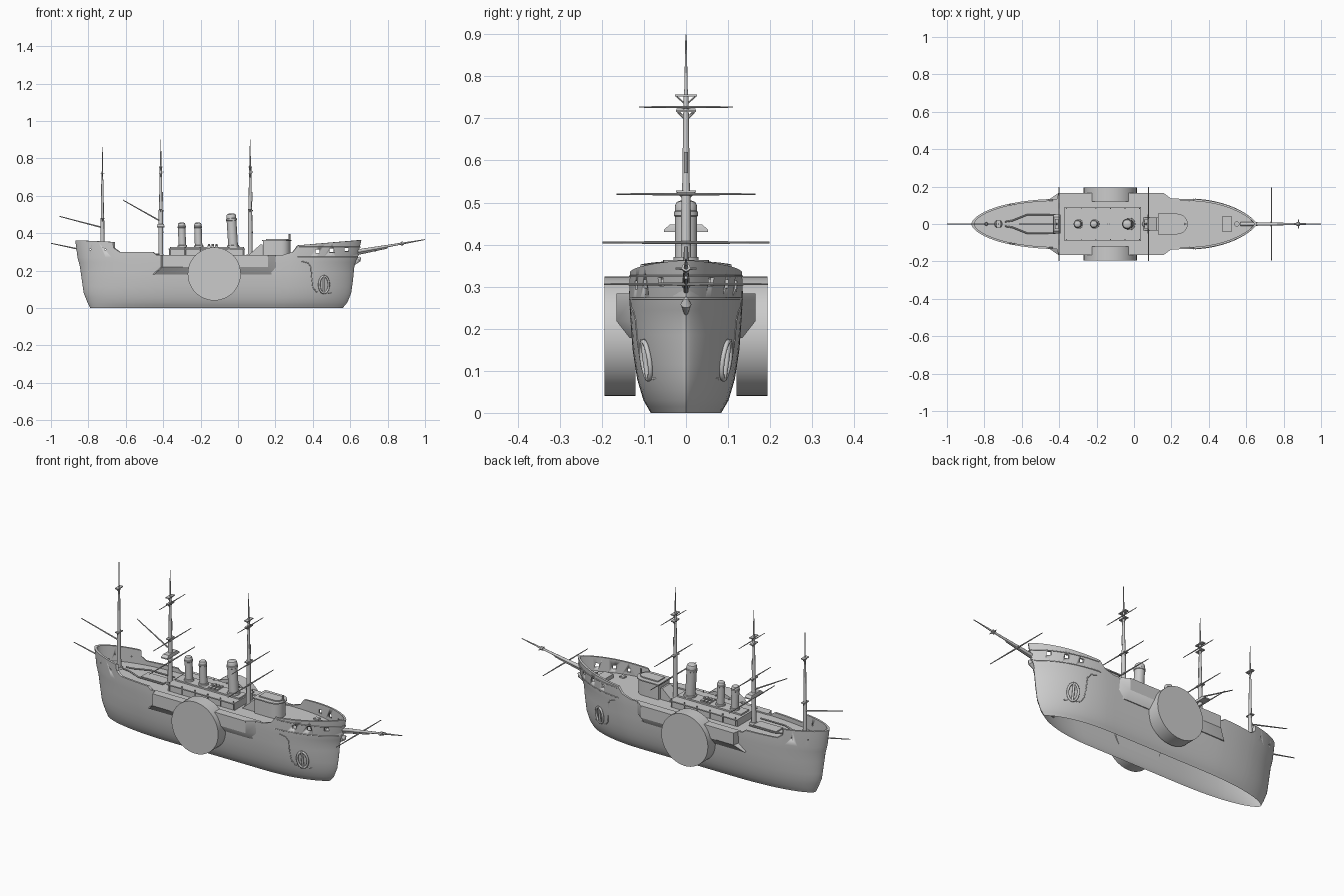
import bpy, bmesh, math
from mathutils import Vector

if "Cube" in bpy.data.objects:
    bpy.data.objects.remove(bpy.data.objects["Cube"])

def lerp(table, v):
    for (a, p), (b, q) in zip(table, table[1:]):
        if v <= b:
            return p + (q - p) * max(0, v - a) / (b - a)
    return table[-1][1]

def finish(name, bm, angle=35):
    bmesh.ops.recalc_face_normals(bm, faces=bm.faces)
    me = bpy.data.meshes.new(name)
    bm.to_mesh(me)
    bm.free()
    ob = bpy.data.objects.new(name, me)
    bpy.context.collection.objects.link(ob)
    bpy.ops.object.select_all(action='DESELECT')
    ob.select_set(True)
    bpy.context.view_layer.objects.active = ob
    bpy.ops.object.shade_smooth_by_angle(angle=math.radians(angle))
    return ob

def loft(name, rings, angle=35):
    bm = bmesh.new()
    vs = [[bm.verts.new(p) for p in r] for r in rings]
    n = len(vs[0])
    for a, b in zip(vs, vs[1:]):
        for i in range(n):
            bm.faces.new((a[i], a[(i + 1) % n], b[(i + 1) % n], b[i]))
    bm.faces.new(vs[0])
    bm.faces.new(vs[-1])
    return finish(name, bm, angle)

def box(name, x0, x1, y0, y1, z0, z1):
    return loft(name, [[(x0, y0, z), (x1, y0, z), (x1, y1, z), (x0, y1, z)] for z in (z0, z1)])

def rod(name, stops, n=12):
    """stops: list of (point, radius) along a straight axis"""
    q = (Vector(stops[-1][0]) - Vector(stops[0][0])).to_track_quat('Z', 'Y')
    return loft(name, [[Vector(p) + q @ Vector((r * math.cos(t), r * math.sin(t), 0))
                for t in [2 * math.pi * i / n for i in range(n)]] for p, r in stops])

def pipe(name, pts, r, closed=False):
    cu = bpy.data.curves.new(name, 'CURVE')
    cu.dimensions = '3D'
    cu.bevel_depth = r
    cu.bevel_resolution = 2
    s = cu.splines.new('POLY')
    s.points.add(len(pts) - 1)
    for p, c in zip(s.points, pts):
        p.co = (*c, 1)
    s.use_cyclic_u = closed
    bpy.context.collection.objects.link(bpy.data.objects.new(name, cu))

# Hull: bow/stern profiles, section fullness and sheer line
BOW = [(0, .56), (.03, .585), (.08, .605), (.15, .615), (.22, .622), (.27, .64), (.32, .655), (.37, .66)]
STERN = [(0, -.79), (.03, -.805), (.08, -.825), (.15, -.835), (.22, -.845), (.27, -.858), (.35, -.87)]
FULL = [(0, .62), (.03, .75), (.08, .86), (.15, .94), (.22, .98), (.27, 1), (.4, 1)]
TOP = [(-.87, .362), (-.67, .353), (-.668, .32), (-.64, .3), (-.46, .3), (-.44, .284), (.25, .284),
       (.3, .3), (.325, .335), (.66, .363)]
DECK = .277

def half(x):
    u, e = ((x - .25) / .41, .8) if x > .25 else ((-.35 - x) / .52, .6)
    return .135 * (1 - min(1, max(0, u)) ** 2.4) ** e

def at(x, z):
    s = (x + .87) / 1.53
    a, b = lerp(STERN, z), lerp(BOW, z)
    return a + (b - a) * s, half(x) * lerp(FULL, z)

def hull_y(x, z):
    a, b = lerp(STERN, z), lerp(BOW, z)
    return at(-.87 + 1.53 * (x - a) / (b - a), z)[1]

stations = sorted({round(-.105 - .765 * math.cos(math.pi * i / 44), 4) for i in range(45)}
                  | {-.67, -.668, -.64, -.46, -.44, .25, .3, .325})
bm = bmesh.new()
vs = []
for x in stations:
    zt = lerp(TOP, x)
    side = [(*at(x, z), z) for z in (0, .015, .03, .055, .08, .115, .15, .185, .22, .245, .27)]
    xi = -.1 + (x + .1) * .98
    side += [(at(x, zt)[0], half(x), zt), (xi, half(x) * .92, zt), (xi, half(x) * .92, DECK)]
    ring = [(at(x, 0)[0], 0, 0)] + side + [(xi, 0, DECK)] + [(a, -b, c) for a, b, c in reversed(side)]
    vs.append([bm.verts.new(p) for p in ring])
for a, b in zip(vs, vs[1:]):
    for i in range(len(a)):
        j = (i + 1) % len(a)
        bm.faces.new((a[i], a[j], b[j], b[i]))
bmesh.ops.remove_doubles(bm, verts=bm.verts, dist=1e-5)
hull = finish("hull", bm, 40)

# Gun ports cut through the bulwarks
for x, w, z in [(.425, .01, .303), (.5, .01, .307), (.58, .01, .312), (-.79, .003, .312), (-.71, .003, .312)]:
    c = box("port_cutter", x - w, x + w, -.2, .2, z - w, z + w)
    c.hide_render = True
    m = hull.modifiers.new("port", 'BOOLEAN')
    m.operation, m.solver, m.object = 'DIFFERENCE', 'EXACT', c
    bpy.context.view_layer.objects.active = hull
    bpy.ops.object.modifier_apply(modifier=m.name)
    bpy.data.objects.remove(c)
# Waterline hull is open underneath
bm = bmesh.new()
bm.from_mesh(hull.data)
bmesh.ops.delete(bm, geom=[f for f in bm.faces if all(v.co.z < 1e-4 for v in f.verts)], context='FACES')
bm.to_mesh(hull.data)
bm.free()

for s in (-1, 1):
    # Side sponsons with sloping undersides
    def ring(z, y, a, b, d=.06):
        return [(a - .01, s * .12, z), (a, s * y, z), (b, s * y, z), (b + d, s * .12, z)]
    loft("sponson", [ring(.178, .134, -.45, .16), ring(.218, .165, -.405, .16), ring(.284, .165, -.405, .16)])
    # Paddle boxes
    rod("paddle_box", [((-.127, s * .12, .182), .142), ((-.127, s * .194, .182), .142)], 48)
    # Raised wales on the bow bulwark
    for z in (.272, .325):
        pipe("bow_wale", [(*[at(x, z)[0], s * at(x, z)[1]], z) for x in
                          [.33 + .33 * i / 16 for i in range(17)]], .0025)
    # Anchor bed edge and anchor
    pipe("anchor_bed_edge", [(x, s * (hull_y(x, z) - .001), z) for x, z in
         [(.34, .25), (.375, .24), (.39, .22), (.393, .17), (.4, .11), (.42, .085), (.5, .08)]], .003)
    pipe("anchor_arms", [(x, s * (hull_y(x, z) + .004), z) for x, z in
         [(.46 + .026 * math.cos(i * math.pi / 10), .125 + .045 * math.sin(i * math.pi / 10))
          for i in range(20)]], .006, True)
    pipe("anchor_shank", [(.46, s * (hull_y(.46, z) + .005), z) for z in (.08, .125, .175)], .006)
    # Foredeck hatches and aft deck rails
    box("side_hatch", .42, .445, s * .07 - .011, s * .07 + .011, DECK, .285)
    pipe("aft_rail", [(-.69, s * .012, .288), (-.65, s * .018, .288), (-.57, s * .05, .288), (-.42, s * .05, .288)], .004)
    # Posts along the machinery house
    for i in range(6):
        x = -.36 + i * .078
        rod("house_post", [((x, s * .083, .28), .003), ((x, s * .083, .327), .003)], 6)

# Machinery house amidships
box("machinery_house", -.37, .035, -.08, .08, .27, .312)
box("house_roof", -.372, .037, -.09, .09, .312, .318)
box("boiler_casing", -.36, .03, -.034, .034, .318, .326)
for x in (-.155, -.135, -.115):
    box("skylight", x - .007, x + .007, -.028, .028, .326, .334)
    rod("vent", [((x, 0, .33), .006), ((x, 0, .342), .006)], 8)

# Funnels
def funnel(x, r, top, rake):
    def p(z): return (x - rake * (z - .31) / (top - .31), 0, z)
    h = top - .31
    rod("funnel", [(p(.31), r * 1.3), (p(.335), r * 1.25), (p(.336), r), (p(.31 + h * .8), r),
                   (p(.312 + h * .8), r * 1.1), (p(.31 + h * .86), r * 1.1), (p(.312 + h * .86), r),
                   (p(top - .012), r), (p(top - .004), r * .85), (p(top), r * .5)], 24)
funnel(-.297, .02, .457, .005)
funnel(-.21, .02, .457, .005)
funnel(-.025, .026, .505, .012)

# Front deckhouse with rounded front, roof and bridge
def house(name, x0, x1, w, z0, z1):
    out = [(x0, -w)] + [(x1 - w + w * math.cos(t), w * math.sin(t)) for t in
           [math.pi * (i / 12 - .5) for i in range(13)]] + [(x0, w)]
    loft(name, [[(x, y, z) for x, y in out] for z in (z0, z1)])
house("deckhouse", .135, .28, .048, DECK, .358)
house("deckhouse_roof", .128, .287, .055, .358, .364)
house("roof_cabin", .15, .27, .03, .364, .37)
rod("compass_stand", [((.275, 0, .36), .006), ((.275, 0, .395), .005)], 8)
loft("sloped_skylight", [[(.05, y, DECK), (.13, y, DECK), (.13, y, .34), (.12, y, .34)] for y in (-.035, .035)])
# Deck fittings fore and aft
box("bow_hatch", .47, .525, -.04, .04, DECK, .298)
rod("capstan", [((.55, 0, DECK), .014), ((.55, 0, .29), .008), ((.55, 0, .305), .014)], 12)
box("aft_coaming", -.57, -.43, -.03, .03, DECK, .284)
rod("steering_stand", [((-.79, 0, DECK), .01), ((-.79, 0, .31), .008)], 8)

# Masts with crosstrees and yards
def crosstree(x, z, w):
    box("crosstree", x - .01, x + .01, -w, w, z, z + .005)
    for s in (-1, 1):
        rod("crosstree_strut", [((x, s * .004, z - .016), .0022), ((x, s * w * .85, z), .0022)], 6)

def yard(x, z, w, r):
    rod("yard", [((x, -w, z), r * .5), ((x, 0, z), r), ((x, w, z), r * .5)], 8)

for x, top in ((-.725, .86), (-.413, .9), (.065, .9)):
    k = .9 if top < .9 else 1
    rod("mast", [((x, 0, .27), .013 * k), ((x, 0, .52 * k), .011 * k), ((x, 0, .54 * k), .009 * k),
                 ((x, 0, .75 * k), .006), ((x, 0, .77 * k), .004), ((x, 0, top), .0015)], 12)
    rod("mast_collar", [((x, 0, .27), .024), ((x, 0, .286), .018)], 16)
    if top == .9:
        for z, w, r in ((.405, .198, .004), (.52, .165, .0035), (.727, .112, .003)):
            yard(x + .012, z, w, r)
        for z, w in ((.524, .024), (.715, .024), (.752, .026)):
            crosstree(x, z, w)
        rod("topmast_heel", [((x + .008, 0, .57), .005), ((x + .008, 0, .62), .005)], 8)
    else:
        crosstree(x, .475, .02)
        crosstree(x, .718, .022)
loft("fighting_top", [[(-.413 + a * r, b * w, z) for a, b in ((-1, -1), (1, -1), (1, 1), (-1, 1))]
                      for z, r, w in ((.43, .02, .052), (.436, .02, .052), (.448, .016, .038))])

# Gaffs, booms and bowsprit
for name, a, b in (("main_gaff", (-.413, 0, .463), (-.615, 0, .577)),
                   ("mizzen_gaff", (-.725, 0, .43), (-.955, 0, .49)),
                   ("stern_boom", (-.84, 0, .312), (-1, 0, .346))):
    rod(name, [(a, .004), (b, .0024)], 8)
rod("bowsprit", [((.57, 0, .292), .011), ((.735, 0, .32), .008), ((.88, 0, .345), .005), ((1, 0, .366), .002)])
rod("lower_bowsprit", [((.62, 0, .285), .006), ((.8, 0, .322), .004)], 8)
yard(.735, .306, .195, .004)
yard(.88, .343, .025, .004)
rod("bowsprit_cap", [((.87, 0, .343), .01), ((.885, 0, .346), .01)], 8)
rod("figurehead", [((.625, 0, .235), .004), ((.645, 0, .258), .013), ((.655, 0, .272), .005)], 10)
